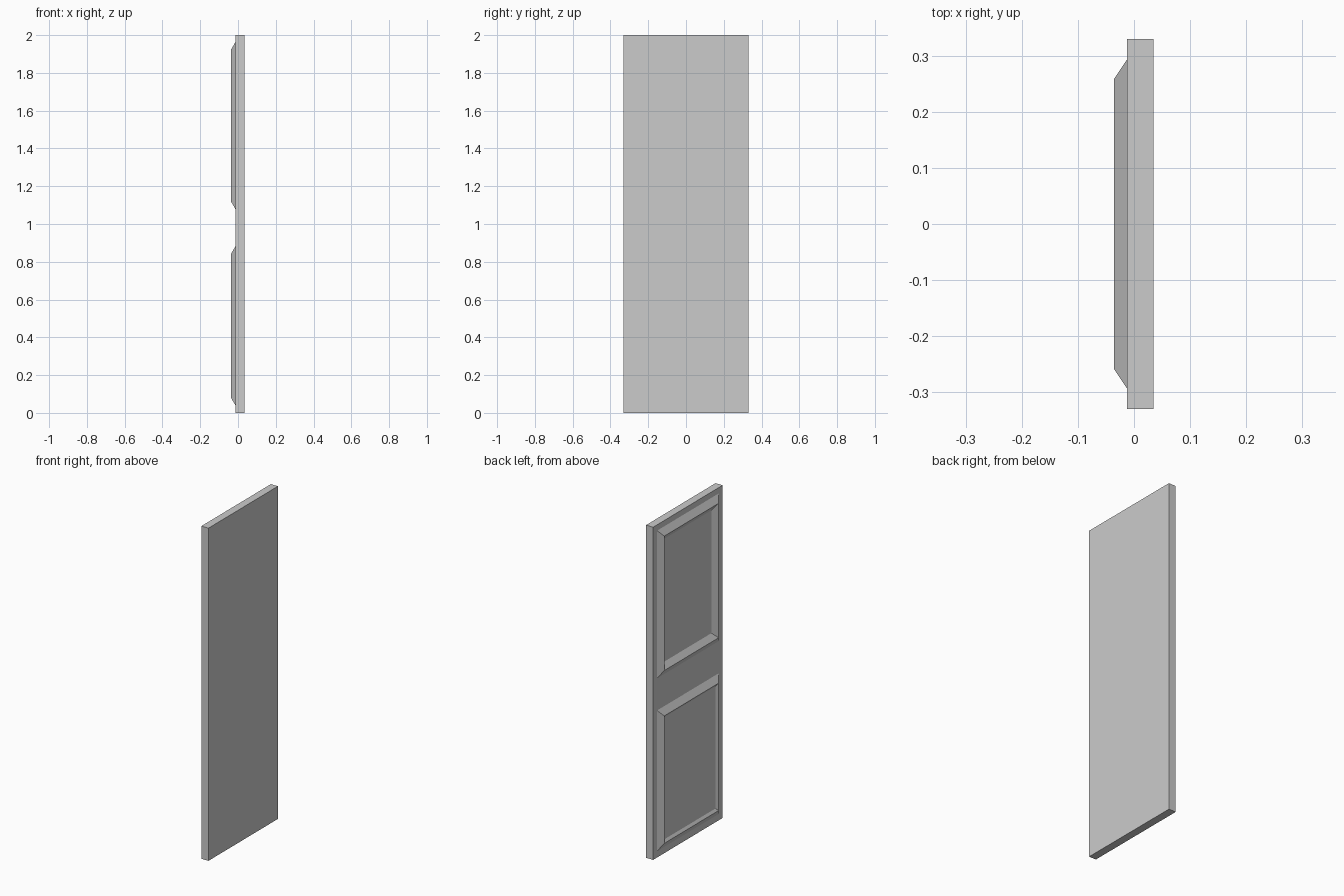
import bpy
import bmesh

if "Cube" in bpy.data.objects:
    bpy.data.objects.remove(bpy.data.objects["Cube"])

FACE_X = -0.0125    # panelled face of the slab
BACK_X = 0.0345     # plain face
RIDGE_X = -0.036    # crest of the mouldings
HALF_W = 0.33


def loft(name, loops):
    """Solid through nested rectangles (x, half_width, z_low, z_high)."""
    bm = bmesh.new()
    rings = [[bm.verts.new((x, y, z)) for y, z in
              ((-w, z0), (w, z0), (w, z1), (-w, z1))]
             for x, w, z0, z1 in loops]
    for a, b in zip(rings, rings[1:]):
        for i in range(4):
            j = (i + 1) % 4
            bm.faces.new((a[i], a[j], b[j], b[i]))
    bm.faces.new(rings[0])
    bm.faces.new(rings[-1])
    bmesh.ops.recalc_face_normals(bm, faces=bm.faces)
    mesh = bpy.data.meshes.new(name)
    bm.to_mesh(mesh)
    bm.free()
    obj = bpy.data.objects.new(name, mesh)
    bpy.context.collection.objects.link(obj)
    return obj


def panel(name, z0, z1, inner_slope, floor_x):
    """Sloped moulding rising to a crest, then falling to a sunken field."""
    w, slope = 0.293, 0.035
    d = slope + inner_slope
    loft(name, [
        (FACE_X + 0.002, w, z0, z1),
        (FACE_X, w, z0, z1),
        (RIDGE_X, w - slope, z0 + 0.04, z1 - 0.04),
        (floor_x, w - d, z0 + 0.04 + inner_slope, z1 - 0.04 - inner_slope),
    ])


# Door slab
loft("door_slab", [(BACK_X, HALF_W, 0, 2), (FACE_X, HALF_W, 0, 2)])

# Moulded panels
panel("upper_panel", 1.077, 1.965, 0.035, FACE_X - 0.0005)
panel("lower_panel", 0.038, 0.884, 0.016, RIDGE_X + 0.010)
